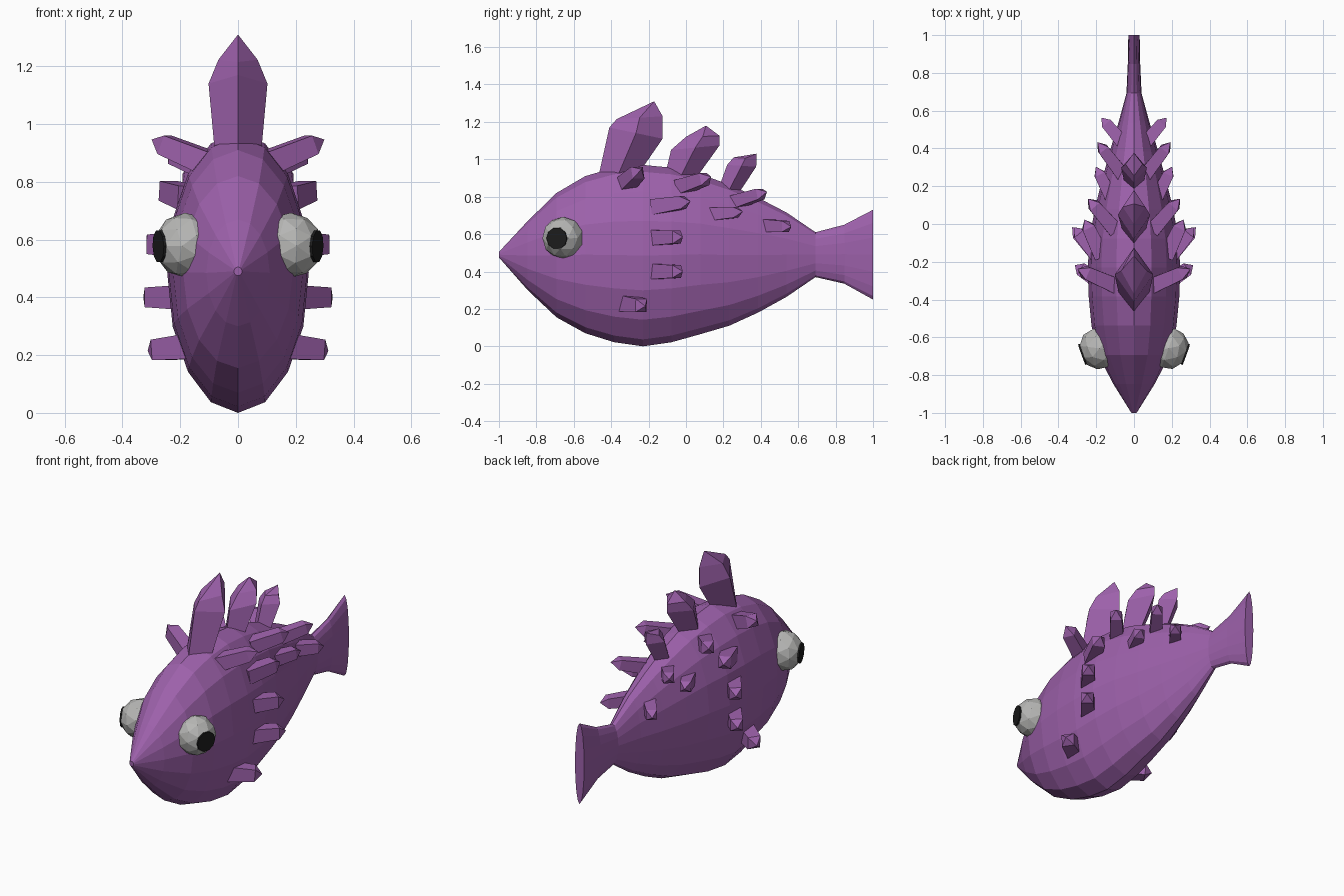
import bpy, bmesh, math
from mathutils import Vector

if "Cube" in bpy.data.objects:
    bpy.data.objects.remove(bpy.data.objects["Cube"])


def material(name, rgb):
    m = bpy.data.materials.new(name)
    m.diffuse_color = (*rgb, 1)
    m.use_nodes = True
    m.node_tree.nodes["Principled BSDF"].inputs["Base Color"].default_value = m.diffuse_color
    return m


PURPLE = material("purple", (0.34, 0.12, 0.41))
WHITE = material("eye grey", (0.47, 0.47, 0.46))
BLACK = material("pupil black", (0.012, 0.012, 0.012))


def loft(name, rings, tip=None, mat=PURPLE):
    """Skin a list of vertex rings; close with flat caps or a pointed tip."""
    bm = bmesh.new()
    loops = [[bm.verts.new(p) for p in ring] for ring in rings]
    n = len(loops[0])
    for a, b in zip(loops, loops[1:]):
        for i in range(n):
            j = (i + 1) % n
            bm.faces.new((a[i], a[j], b[j], b[i]))
    bm.faces.new(loops[0])
    if tip is None:
        bm.faces.new(loops[-1])
    else:
        apex = bm.verts.new(tip)
        for i in range(n):
            bm.faces.new((loops[-1][i], loops[-1][(i + 1) % n], apex))
    return finish(name, bm, mat)


def finish(name, bm, mat):
    bmesh.ops.recalc_face_normals(bm, faces=bm.faces)
    me = bpy.data.meshes.new(name)
    bm.to_mesh(me)
    bm.free()
    me.materials.append(mat)
    ob = bpy.data.objects.new(name, me)
    bpy.context.collection.objects.link(ob)
    return ob


def ellipse(center, u, v, n, turn=0.0):
    """Ring around center with half-axis vectors u and v."""
    angles = [2 * math.pi * (i + turn) / n for i in range(n)]
    return [center + u * math.cos(a) + v * math.sin(a) for a in angles]


# Body and tail: 14 evenly spaced elliptical rings from nose to tail fin
tops = [.505, .67, .82, .91, .955, .97, .955, .92, .865, .795, .715, .61, .65, .73]
bottoms = [.475, .30, .155, .07, .022, 0, .022, .065, .11, .18, .265, .37, .335, .25]
widths = [.014, .11, .19, .225, .24, .245, .235, .208, .17, .128, .082, .04, .033, .03]
body = []
for i, (t, b, w) in enumerate(zip(tops, bottoms, widths)):
    c = Vector((0, -1 + 2 * i / 13, (t + b) / 2))
    body.append(ellipse(c, Vector((0, 0, (t - b) / 2)), Vector((w, 0, 0)), 16))
loft("body", body)


# Dorsal crystals: diamond rings given as front y,z / back y,z / half width
def dorsal(name, sections, tip):
    rings = []
    for yf, zf, yb, zb, hw in sections:
        f, b = Vector((0, yf, zf)), Vector((0, yb, zb))
        rings.append(ellipse((f + b) / 2, (f - b) / 2, Vector((hw, 0, 0)), 4))
    loft(name, rings, Vector((0, *tip)))


dorsal("dorsal_crystal_front", [(-.47, .90, -.27, .90, .08), (-.41, 1.17, -.125, 1.11, .102),
                                (-.37, 1.215, -.125, 1.23, .068)], (-.17, 1.31))
dorsal("dorsal_crystal_middle", [(-.115, .90, .04, .88, .06), (-.08, 1.05, .18, 1.075, .085),
                                 (.0, 1.12, .18, 1.125, .06)], (.107, 1.18))
dorsal("dorsal_crystal_back", [(.165, .82, .27, .80, .05), (.22, .97, .375, .96, .068),
                               (.255, 1.01, .378, 1.0, .045)], (.377, 1.03))


# Side crystals: short tapering four-sided spikes swept back, mirrored
def spike(name, base, tip, r):
    axis = tip - base
    u = axis.cross(Vector((0, 0, 1))).normalized()
    v = u.cross(axis).normalized()
    rings = [ellipse(base + axis * t, v * r * s, u * r * s, 4, 0.5)
             for t, s in ((0, 1.4), (.8, 1.15))]
    loft(name, rings, tip + axis * .02)


spikes = [
    ((.09, -.33, .86), (.295, -.24, .945), .042),
    ((.10, -.03, .85), (.24, .13, .905), .04),
    ((.17, -.17, .745), (.26, .02, .775), .042),
    ((.19, -.17, .58), (.315, -.02, .585), .042),
    ((.19, -.17, .40), (.325, -.02, .40), .042),
    ((.16, -.32, .23), (.31, -.22, .215), .044),
    ((.11, .12, .705), (.20, .30, .72), .036),
    ((.06, .26, .77), (.19, .43, .825), .036),
    ((.05, .42, .645), (.17, .56, .64), .036),
]
for side, label in ((1, "right"), (-1, "left")):
    for k, (b, t, r) in enumerate(spikes):
        spike(f"side_crystal_{label}_{k + 1}", Vector((b[0] * side, b[1], b[2])),
              Vector((t[0] * side, t[1], t[2])), r)

    # Eye: faceted ball with its pole sliced flat behind a ten-sided pupil plate
    look = Vector((.94 * side, -.34, -.03)).normalized()
    turn = look.to_track_quat('Z', 'Y').to_euler()
    place = (.18 * side, -.657, .58)
    bm = bmesh.new()
    bmesh.ops.create_icosphere(bm, subdivisions=2, radius=.113)
    cut = bmesh.ops.bisect_plane(bm, geom=bm.verts[:] + bm.edges[:] + bm.faces[:],
                                 plane_co=(0, 0, .094), plane_no=(0, 0, 1), clear_outer=True)
    rim = [e for e in cut["geom_cut"] if isinstance(e, bmesh.types.BMEdge)]
    bmesh.ops.contextual_create(bm, geom=rim)
    eye = finish(f"eye_{label}", bm, WHITE)
    up = Vector((0, 0, 1))
    plate = [ellipse(up * h, Vector((.058, 0, 0)), Vector((0, .058, 0)), 10)
             for h in (.0935, .1025)]
    pupil = loft(f"pupil_{label}", plate, mat=BLACK)
    for ob in (eye, pupil):
        ob.rotation_euler = turn
        ob.location = place
